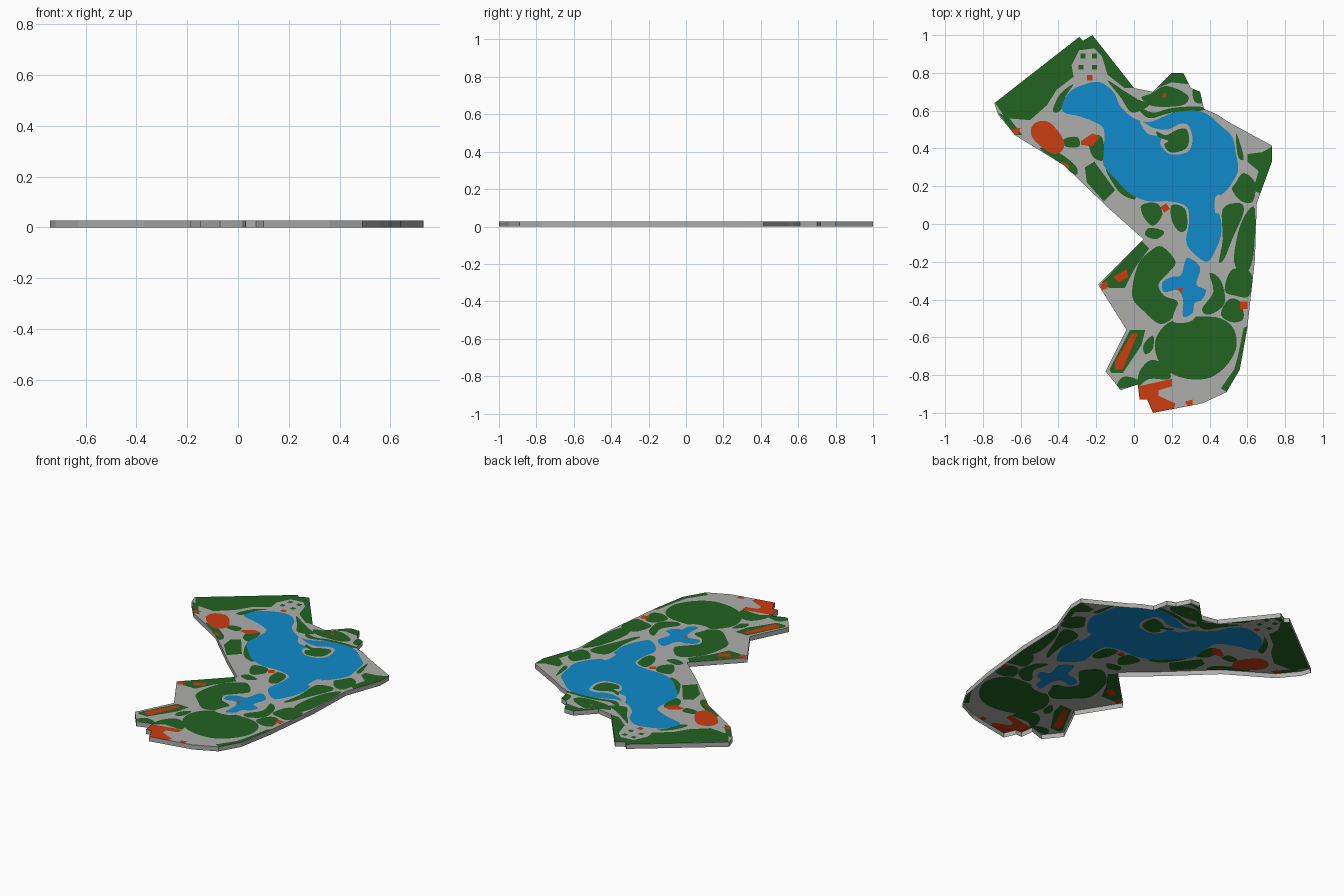
import bpy
from mathutils import Vector
from mathutils.geometry import delaunay_2d_cdt

H = 0.028  # plate height


def material(name, rgb):
    m = bpy.data.materials.new(name)
    m.diffuse_color = (*rgb, 1)
    return m


MATS = {
    "paths": material("path grey", (0.42, 0.42, 0.41)),
    "lawns": material("lawn green", (0.016, 0.125, 0.016)),
    "lake": material("water blue", (0.005, 0.26, 0.60)),
    "buildings": material("building red", (0.60, 0.045, 0.005)),
}
regions = []  # (kind, points), later ones paint over earlier ones


def region(kind, *xy, smooth=True):
    """Closed region, coordinates in hundredths; rounded by a Catmull-Rom loop."""
    p = [Vector((xy[i], xy[i + 1])) / 100 for i in range(0, len(xy), 2)]
    if smooth:
        out, n = [], len(p)
        for i in range(n):
            a, b, c, d = p[i - 1], p[i], p[(i + 1) % n], p[(i + 2) % n]
            for t in (0, 0.25, 0.5, 0.75):
                out.append(0.5 * (2 * b + (c - a) * t + (2 * a - 5 * b + 4 * c - d) * t * t
                                  + (3 * b - a - 3 * c + d) * t ** 3))
        p = out
    regions.append((kind, p))
    return p


def lawn(*xy, smooth=True):
    region("lawns", *xy, smooth=smooth)


def building(*xy):
    region("buildings", *xy, smooth=False)


# park outline
outline = region("paths", -29, 99, -27, 97, -22, 100, 0, 72, 10, 70, 20, 80, 26, 80, 30, 72, 35, 70,
                 37, 61, 44, 58, 50, 54, 73, 41.5, 73, 33, 65, 11, 64, -19, 60, -55, 56, -77, 49, -89,
                 36, -95, 10, -100, 7, -93, 3, -93, 2, -85, -7, -88, -15, -78, -4, -56, -19, -32,
                 5, -8, -13, 8, -37, 31, -63, 47, -72, 58, -74, 64, smooth=False)

# north-west lawns
lawn(-73.5, 64, -29, 99, -27, 97, -22, 100, 0, 72, -5, 72, -14, 79, -17, 89, -21, 93, -29, 92,
     -33, 84, -32, 78, -41, 71, -46, 63, -55, 55, -68, 56, smooth=False)
lawn(-14, 76, -6, 71, 2, 66, 8, 63, -1, 59, -7, 67)
lawn(-43, 60, -39, 69, -32, 74, -36, 68, -39, 60)
lawn(-72, 59, -66, 56, -59, 47, -63, 47, smooth=False)
lawn(-37, 45, -30, 46, -29, 41, -36, 41)
lawn(-50, 40, -40, 33, -31, 26, -31, 31, -42, 39)
for x, y in ((-27, 89), (-21, 89), (-28, 83), (-21, 83)):  # plaza beds
    lawn(x - 1.3, y - 1.3, x + 1.3, y - 1.3, x + 1.3, y + 1.3, x - 1.3, y + 1.3, smooth=False)
# north-east lawns
lawn(10, 71, 20, 80, 26, 80, 29, 74, 20, 75, smooth=False)
lawn(4, 67, 9, 69, 16, 73, 24, 71, 29, 67, 26, 63, 16, 62, 8, 63)
lawn(31, 71, 35, 70, 36, 64, 32, 65)
lawn(2, 62, 10, 59, 18, 61, 26, 62, 36, 62, 36, 60, 20, 59, 8, 56)
lawn(73, 41, 73, 33, 67, 16, 63, 18, 66, 28, 60, 33, 60, 37, 68, 38, smooth=False)
# east lawns
lawn(54, 48, 57, 40, 58, 34, 55, 36)
lawn(54, 22, 58, 27, 64, 22, 63, 12, 57, 12, 52, 18)
lawn(47, 8, 56, 11, 58, 6, 52, -8, 48, -18, 45, -20, 47, -8)
lawn(64, 8, 63, -18, 58, -27, 53, -20, 55, -5, 59, 5)
lawn(52, -24, 62, -26, 61, -38, 54, -38, 48, -35)
lawn(40, -26, 46, -30, 48, -42, 40, -48, 36, -45, 42, -36)
lawn(50, -40, 56, -41, 58, -50, 52, -52, 46, -48)
lawn(58, -55, 60, -54, 56, -77, 49, -89, 46, -87, 53, -77, 55, -70, smooth=False)
# southern lawns
lawn(11, -63, 16, -54, 24, -50, 34, -49, 46, -50, 53, -56, 54, -66, 48, -76, 38, -82, 24, -81, 14, -74)
lawn(2, -22, 9, -14, 15, -12, 22, -20, 18, -26, 13, -32, 16, -38, 23, -41, 22, -48, 14, -53,
     5, -46, -1, -38)
lawn(-17, -31, 4, -9, 8, -13, 0, -24, -5, -34, -13, -34, smooth=False)
lawn(-13, -77, -2, -56, 6, -56, 4, -64, -6, -79, -12, -79, smooth=False)
lawn(-9, -87, 2, -85, 1, -82, -6, -81)
lawn(3, -78, 9, -72, 17, -75, 19, -82, 8, -82, 2, -86)
lawn(5, -64, 10, -59, 10, -66, 6, -69)
# lawns west of the lake
lawn(-26, 30, -21, 33, -10, 18, -16, 12, -25, 22, smooth=False)
lawn(-24, 46, -17, 46, -16, 34, -22, 36)
lawn(-15, 29, -7, 22, 0, 16, 0, 13, -8, 17)
lawn(4, 10, 12, 11, 15, 5, 10, -1, 5, 4)
lawn(20, 10, 27, 8, 28, -2, 24, -4, 20, 2)
lawn(8, -2, 16, -4, 12, -8, 6, -6)

# lake, its island, and the pond beyond the causeway
region("lake", -34, 70, -26, 74, -18, 75, -11, 70, -7, 62, 0, 56, 8, 54, 16, 57, 21, 59, 32, 60, 39, 58,
       46, 52, 52, 46, 54, 37, 55, 28, 50, 19, 46, 15, 44, 10, 46, 2, 46, -6, 43, -14, 38, -20,
       28, -11, 29, 0, 28, 9, 19, 12, 8, 12, -2, 16, -10, 24, -16, 31, -16, 39, -16, 50, -21, 54,
       -29, 57, -37, 59, -38, 63)
region("paths", 3, 55, 10, 51, 18, 50, 24, 53, 29, 52, 31, 44, 28, 38, 19, 37, 14, 42, 14, 46, 7, 48)
lawn(12, 49, 17, 47, 23, 50, 28, 50, 29, 43, 26, 39, 19, 38, 16, 42, 18, 44, 13, 46)
region("paths", 43, 14, 46, 15, 46, 7, 43, 6)
region("paths", 21, -52, 31, -51, 34, -43, 26, -40, 22, -45)
region("lake", 28, -18, 35, -23, 33, -32, 38, -35, 36, -40, 32, -42, 31, -47, 26, -49, 26, -40,
       23, -35, 16, -36, 15, -31, 20, -28, 25, -27)

# buildings
region("buildings", -53, 53, -45, 54, -37, 44, -39, 38, -45, 38, -54, 46)
building(-65, 50, -60, 51, -61, 48, -63, 47)
building(-28, 44, -22, 48, -18, 46, -22, 41, -28, 42)
building(-39, 33, -35, 32, -34, 30, -36, 29)
building(-25, 79, -22, 79, -22, 76, -25, 76)
building(15, 69, 17, 69, 17, 67, 15, 67)
building(14, 9, 17, 11, 19, 8, 16, 6)
building(-11, -28, -4, -24, -3, -28, -8, -31)
building(-18, -32, -14, -30, -14, -34, -17, -35)
building(23, -34, 26, -34, 25, -37)
building(56, -41, 60, -41, 60, -45, 56, -45)
building(-1, -58, 2, -58, -6, -77, -10, -77, -10, -73)
building(2, -86, 20, -82, 20, -86, 13, -88, 13, -91, 22, -95, 21, -98, 10, -100, 7, -93, 3, -93)
building(27, -94, 31, -93, 31, -96, 28, -96)


def inside(pt, poly):
    hit = False
    for a, b in zip(poly, poly[1:] + poly[:1]):
        if (a.y > pt.y) != (b.y > pt.y) and pt.x < a.x + (pt.y - a.y) / (b.y - a.y) * (b.x - a.x):
            hit = not hit
    return hit


def make(name, verts, faces, mat):
    me = bpy.data.meshes.new(name)
    me.from_pydata(verts, [], faces)
    me.materials.append(mat)
    ob = bpy.data.objects.new(name, me)
    bpy.context.collection.objects.link(ob)


# cut the flat top along every region edge, then sort the pieces by region
pts, edges = [], []
for _, poly in regions:
    s, n = len(pts), len(poly)
    pts += poly
    edges += [(s + i, s + (i + 1) % n) for i in range(n)]
verts, _, tris, *_ = delaunay_2d_cdt(pts, edges, [], 0, 1e-5)
pieces = {k: [] for k in MATS}
for f in tris:
    c = sum((verts[i] for i in f), Vector((0, 0))) / len(f)
    if inside(c, outline):
        pieces[[k for k, poly in regions if inside(c, poly)][-1]].append(f)
for kind, faces in pieces.items():
    used = sorted({i for f in faces for i in f})
    index = {v: i for i, v in enumerate(used)}
    make(kind, [(*verts[i], H) for i in used], [[index[i] for i in f] for f in faces], MATS[kind])

# side wall around the outline, open underneath (outline runs clockwise)
n = len(outline)
wall = [(p.x, p.y, z) for z in (0, H) for p in outline]
make("edge_wall", wall, [((i + 1) % n, i, n + i, n + (i + 1) % n) for i in range(n)], MATS["paths"])
